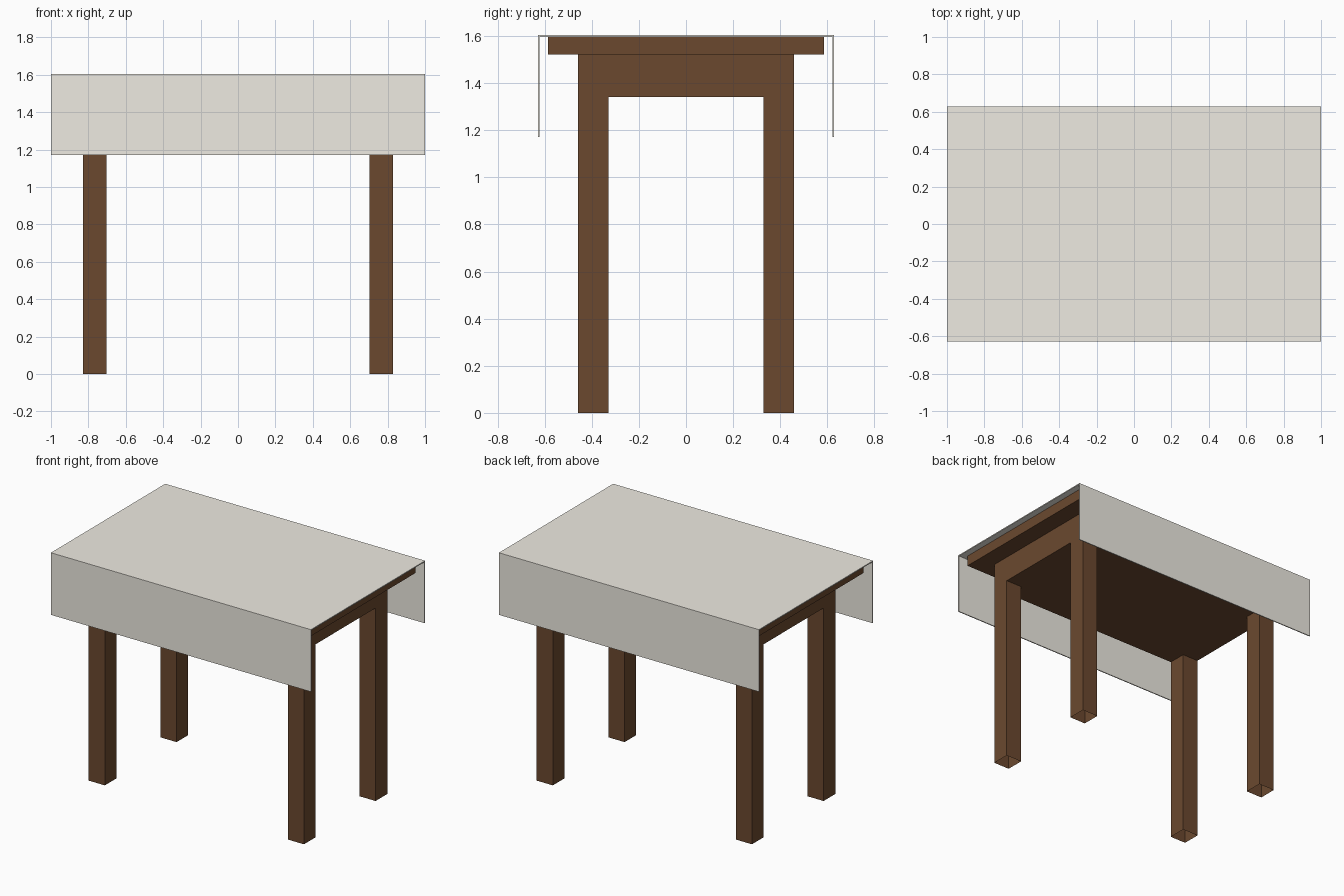
import bpy, bmesh
from mathutils import Vector

if "Cube" in bpy.data.objects:
    bpy.data.objects.remove(bpy.data.objects["Cube"])


def material(name, color):
    m = bpy.data.materials.new(name)
    m.diffuse_color = (*color, 1)
    m.use_nodes = True
    m.node_tree.nodes["Principled BSDF"].inputs["Base Color"].default_value = m.diffuse_color
    return m


def add_object(name, bm, mat):
    bmesh.ops.recalc_face_normals(bm, faces=bm.faces)
    mesh = bpy.data.meshes.new(name)
    bm.to_mesh(mesh)
    bm.free()
    mesh.materials.append(mat)
    ob = bpy.data.objects.new(name, mesh)
    bpy.context.collection.objects.link(ob)
    return ob


def extrude_down(bm, face, depth):
    new = bmesh.ops.extrude_discrete_faces(bm, faces=[face])["faces"][0]
    bmesh.ops.translate(bm, verts=new.verts, vec=(0, 0, -depth))
    return new


wood = material("wood", (0.147, 0.066, 0.028))
linen = material("linen", (0.86, 0.83, 0.76))

# Table: top slab, inset apron block, four legs open at the foot
TOP, SLAB, APRON = 1.596, 1.522, 1.342
bm = bmesh.new()
bmesh.ops.create_cube(bm, size=1)
bmesh.ops.scale(bm, vec=(1.91, 1.17, TOP - SLAB), verts=bm.verts)
bmesh.ops.translate(bm, vec=(0, 0, (TOP + SLAB) / 2), verts=bm.verts)
bm.normal_update()
under = min(bm.faces, key=lambda f: f.normal.z)
bmesh.ops.inset_region(bm, faces=[under], thickness=0.127, use_even_offset=True)
under = extrude_down(bm, under, SLAB - APRON)

# Cut the apron's underside along the inner faces of the legs
for axis, offset in ((0, 0.704), (1, 0.33)):
    for side in (-1, 1):
        normal = Vector((0, 0, 0))
        normal[axis] = 1
        low = [f for f in bm.faces if all(abs(v.co.z - APRON) < 1e-4 for v in f.verts)]
        geom = low + list({e for f in low for e in f.edges}) + list({v for f in low for v in f.verts})
        bmesh.ops.bisect_plane(bm, geom=geom, plane_co=normal * offset * side, plane_no=normal)

# Pull the corner pieces down into legs
corners = []
for f in bm.faces:
    c = f.calc_center_median()
    if abs(c.z - APRON) < 1e-4 and abs(c.x) > 0.704 and abs(c.y) > 0.33:
        corners.append(f)
feet = [extrude_down(bm, f, APRON) for f in corners]
bmesh.ops.delete(bm, geom=feet, context="FACES_ONLY")
add_object("table", bm, wood)

# Cloth: thin sheet folded over the long sides
profile = [(-0.628, 1.172), (-0.628, 1.604), (0.628, 1.604), (0.628, 1.172),
           (0.621, 1.172), (0.621, 1.597), (-0.621, 1.597), (-0.621, 1.172)]
bm = bmesh.new()
end = bm.faces.new([bm.verts.new((-1, y, z)) for y, z in profile])
ext = bmesh.ops.extrude_face_region(bm, geom=[end], use_keep_orig=True)["geom"]
bmesh.ops.translate(bm, vec=(2, 0, 0), verts=[g for g in ext if isinstance(g, bmesh.types.BMVert)])
add_object("tablecloth", bm, linen)
